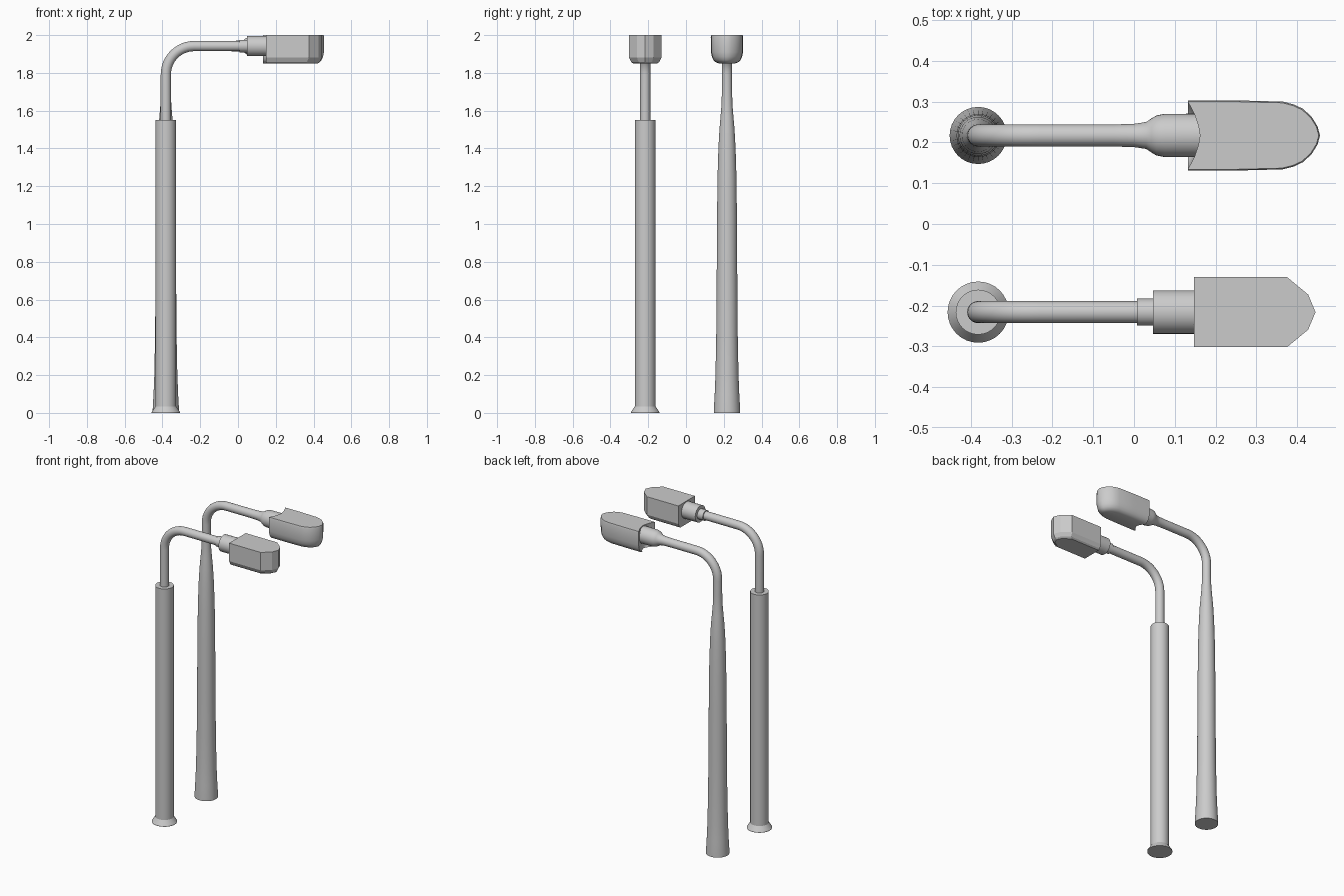
import bpy, bmesh, math
from mathutils import Vector

if "Cube" in bpy.data.objects:
    bpy.data.objects.remove(bpy.data.objects["Cube"])

PX, ARM_Z, BEND = -0.382, 1.942, 0.15   # pole axis, arm height, bend radius
SEG = 32


def finish(name, bm, angle):
    bmesh.ops.recalc_face_normals(bm, faces=bm.faces)
    me = bpy.data.meshes.new(name)
    bm.to_mesh(me)
    bm.free()
    ob = bpy.data.objects.new(name, me)
    bpy.context.collection.objects.link(ob)
    bpy.ops.object.select_all(action='DESELECT')
    ob.select_set(True)
    bpy.context.view_layer.objects.active = ob
    bpy.ops.object.shade_smooth_by_angle(angle=math.radians(angle))
    return ob


def loft(name, rings, angle=35):
    """Skin a list of equal-length point rings and cap both ends."""
    bm = bmesh.new()
    rows = [[bm.verts.new(p) for p in r] for r in rings]
    n = len(rows[0])
    for a, b in zip(rows, rows[1:]):
        for i in range(n):
            j = (i + 1) % n
            bm.faces.new((a[i], a[j], b[j], b[i]))
    bm.faces.new(rows[0])
    bm.faces.new(rows[-1])
    return finish(name, bm, angle)


def tube(name, y, stations, angle=35):
    """Round sweep; each station is x, z, radius, heading (0 = up, 90 = +x)."""
    rings = []
    for x, z, r, deg in stations:
        t = math.radians(deg)
        side = Vector((math.cos(t), 0, -math.sin(t)))
        rings.append([Vector((x, y, z)) + side * r * math.cos(a) + Vector((0, r * math.sin(a), 0))
                      for a in (2 * math.pi * i / SEG for i in range(SEG))])
    return loft(name, rings, angle)


def upright(profile):
    return [(PX, z, r, 0) for z, r in profile]


def level(profile):
    return [(x, ARM_Z, r, 90) for x, r in profile]


def bend(r, steps=12):
    out = []
    for i in range(steps + 1):
        d = 90 * i / steps
        t = math.radians(d)
        out.append((PX + BEND * (1 - math.cos(t)), ARM_Z - BEND + BEND * math.sin(t), r, d))
    return out


def head(name, y, half, levels, back, angle):
    """Lamp housing: mirrored half outline, shrunk towards the bottom."""
    outline = half + [(x, -w) for x, w in reversed(half) if w > 0]
    rings = []
    for z, inset in levels:
        front = max(x for x, _ in half)
        wide = max(w for _, w in half)
        sx = 1 - inset / (front - back)
        sy = 1 - inset / wide
        rings.append([(back + (x - back) * sx, y + w * sy, z) for x, w in outline])
    return loft(name, rings, angle)


# Front lamp: crisp low-poly parts
YA = -0.216
tube("front_pole", YA, upright([(0, .075), (.005, .075), (.035, .055), (1.55, .055)]), 30)
tube("front_arm", YA, upright([(1.54, .027)]) + bend(.027) + level([(.02, .027)]))
tube("front_small_collar", YA, level([(.007, .033), (.06, .033)]))
tube("front_large_collar", YA, level([(.047, .0535), (.155, .0535)]))
head("front_lamp_head", YA,
     [(.147, 0), (.147, .086), (.375, .086), (.427, .043), (.445, 0)],
     [(2.0, 0), (1.882, 0), (1.858, .012), (1.85, .022)], .147, 15)

# Rear lamp: softened version with pole, arm and neck in one sweep
YB = 0.217
tube("rear_pole_and_arm", YB,
     upright([(0, .070), (.01, .070), (.1, .065), (.2, .061), (.4, .057), (.7, .0545), (1.0, .053),
              (1.25, .050), (1.4, .0455), (1.5, .040), (1.57, .034), (1.63, .029), (1.7, .027)])
     + bend(.027)
     + level([(-.05, .027), (0, .0285), (.03, .033), (.043, .042), (.055, .049),
              (.075, .053), (.175, .0535)]), 50)
head("rear_lamp_head", YB,
     [(.162, 0), (.158, .025), (.148, .055), (.132, .086), (.25, .086), (.365, .083),
      (.392, .076), (.415, .065), (.436, .045), (.450, .022), (.456, 0)],
     [(2.0, .003), (1.99, 0), (1.91, .001), (1.885, .006), (1.868, .014), (1.857, .025), (1.851, .04)],
     .132, 40)
